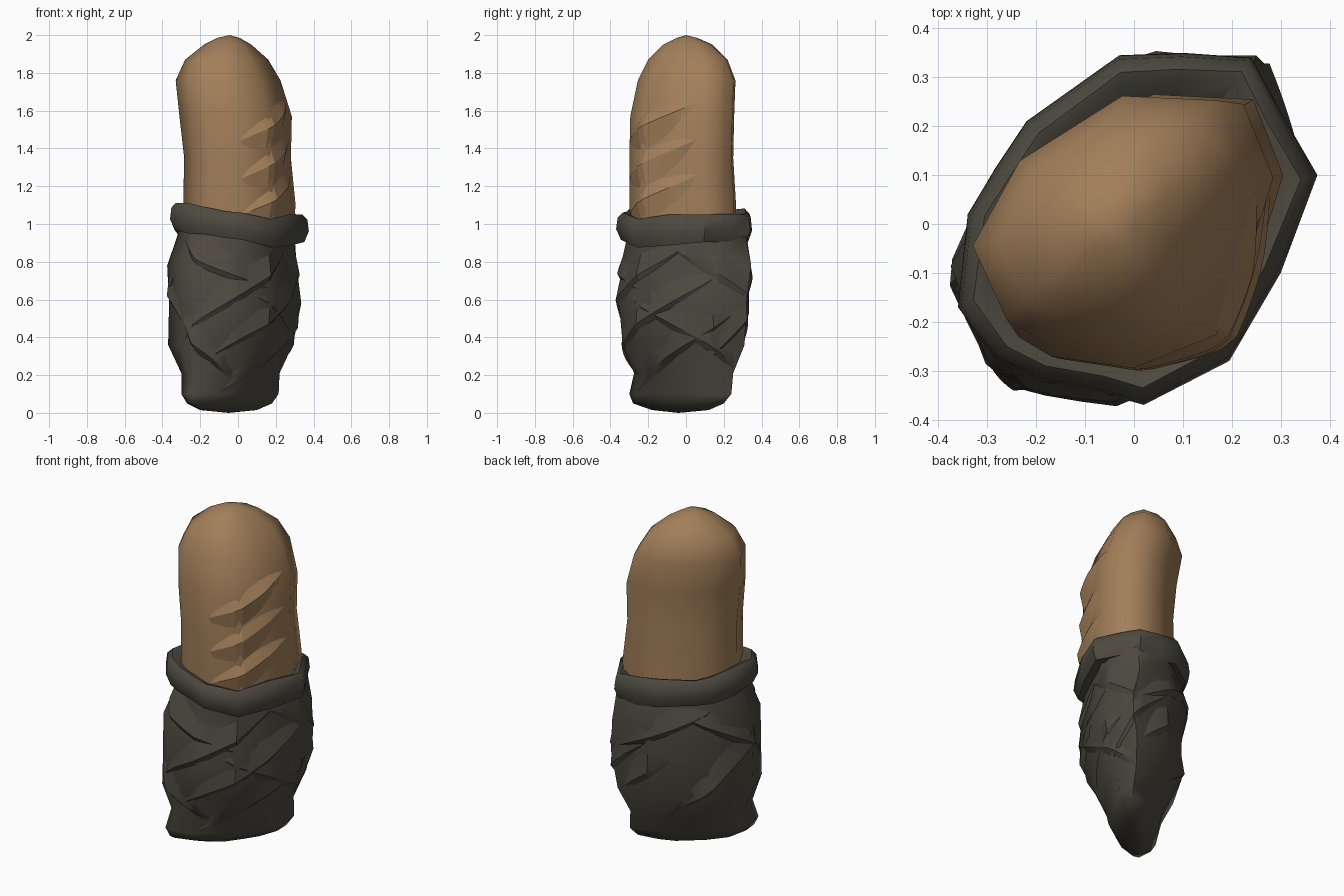
import bpy, bmesh, math, random
from mathutils import Vector

random.seed(4)
cube = bpy.data.objects.get("Cube")
if cube:
    bpy.data.objects.remove(cube, do_unlink=True)


def material(name, rgb):
    m = bpy.data.materials.new(name)
    m.use_nodes = True
    m.diffuse_color = (*rgb, 1)
    m.node_tree.nodes["Principled BSDF"].inputs["Base Color"].default_value = (*rgb, 1)
    return m


TAN = material("tan skin", (0.36, 0.21, 0.1))
CLOTH = material("dark cloth", (0.075, 0.068, 0.051))

# Cross-section, counter-clockwise from the front
OUTLINE = [Vector(p) for p in (
    (0, -.3), (.18, -.23), (.25, -.07), (.305, .1), (.24, .255),
    (.02, .265), (-.22, .12), (-.33, -.07), (-.25, -.235), (-.18, -.275))]
N = len(OUTLINE)

# Levels: z, x min, x max, y min, y max, flattening across the long diagonal
LEG = [
    (.93, -.28, .29, -.29, .26, 1), (1.1, -.29, .305, -.30, .265, 1),
    (1.35, -.285, .28, -.30, .25, 1), (1.57, -.31, .285, -.295, .255, 1),
    (1.76, -.33, .225, -.255, .262, 1), (1.87, -.28, .16, -.20, .22, 1),
    (1.95, -.18, .07, -.12, .14, 1.1), (1.985, -.11, .01, -.05, .06, 1.1)]
TROUSER = [
    (.015, -.20, .10, -.18, .12, .4), (.05, -.27, .18, -.28, .20, .42),
    (.1, -.30, .215, -.30, .24, .5), (.21, -.30, .22, -.275, .25, .65),
    (.36, -.37, .29, -.335, .31, .84), (.58, -.365, .335, -.355, .32, .88),
    (.78, -.375, .31, -.345, .345, .9), (.94, -.32, .30, -.31, .32, .95),
    (1.0, -.31, .30, -.31, .30, 1)]


def section(level):
    """Outline flattened, then fitted to the box of the level."""
    z, x0, x1, y0, y1, flat = level
    pts = []
    for p in OUTLINE:
        u, v = p.x + p.y, (p.y - p.x) * flat
        pts.append(((u - v) / 2, (u + v) / 2))
    xs, ys = zip(*pts)
    fit = lambda a, s, lo, hi: lo + (a - min(s)) / (max(s) - min(s)) * (hi - lo)
    return [Vector((fit(x, xs, x0, x1), fit(y, ys, y0, y1), z)) for x, y in pts]


def surface(levels, t, z, off):
    """Point at outline position t and height z, pushed outward by off."""
    z = min(max(z, levels[0][0]), levels[-1][0])
    for a, b in zip(levels, levels[1:]):
        if z <= b[0]:
            break
    f = (z - a[0]) / (b[0] - a[0])
    ring = section([p + (q - p) * f for p, q in zip(a, b)])
    i = math.floor(t)
    p = ring[i % N].lerp(ring[(i + 1) % N], t - i)
    mid = sum(ring, Vector()) / N
    return p + (p - mid).normalized() * off


def loft(name, rings, mat, caps=(), tips=(None, None), angle=35):
    """Skin a list of closed point rows into an object."""
    bm = bmesh.new()
    rows = [[bm.verts.new(p) for p in r] for r in rings]
    n = len(rows[0])
    for a, b in zip(rows, rows[1:]):
        for i in range(n):
            j = (i + 1) % n
            bm.faces.new((a[i], a[j], b[j], b[i]))
    for row, tip in zip((rows[0], rows[-1]), tips):
        if tip:
            v = bm.verts.new(tip)
            for i in range(n):
                bm.faces.new((row[i], row[(i + 1) % n], v))
    for k in caps:
        bm.faces.new(rows[k])
    bmesh.ops.remove_doubles(bm, verts=bm.verts, dist=1e-5)
    bmesh.ops.recalc_face_normals(bm, faces=bm.faces)
    me = bpy.data.meshes.new(name)
    bm.to_mesh(me)
    bm.free()
    me.materials.append(mat)
    ob = bpy.data.objects.new(name, me)
    bpy.context.collection.objects.link(ob)
    bpy.ops.object.select_all(action="DESELECT")
    ob.select_set(True)
    bpy.context.view_layer.objects.active = ob
    bpy.ops.object.shade_smooth_by_angle(angle=math.radians(angle))


def fold(name, levels, mat, path, height, above, below, angle):
    """Tapered ridge lying diagonally on a surface, its back sunk inside."""
    t0, z0, t1, z1 = path
    steps = 12
    rows = []
    for i in range(steps + 1):
        f = i / steps
        w = math.sin(math.pi * (.03 + .94 * f)) ** .8
        t, z = t0 + (t1 - t0) * f, z0 + (z1 - z0) * f
        spots = ((above, -.004), (0, (height + .006) * w - .006), (-below, -.004), (0, -.02))
        rows.append([surface(levels, t, z + dz * w, off) for dz, off in spots])
    loft(name, rows, mat, caps=(0, -1), angle=angle)


# Bare leg with rounded top
loft("bare_leg", [section(l) for l in LEG], TAN, caps=(0,), tips=(None, (-.045, 0, 2)), angle=80)

# Trouser leg with pinched bottom
loft("trouser_leg", [section(l) for l in TROUSER], CLOTH, caps=(-1,),
     tips=((-.05, -.04, 0), None), angle=70)

# Creases in the skin
for i, z in enumerate((1.04, 1.23, 1.43)):
    fold(f"skin_crease_{i + 1}", LEG, TAN, (-.1, z, 2.8, z + .22), .026, .08, .14, 20)

# Crossing folds in the cloth
FOLDS = [(-1.8, .38, 2.4, .9), (-.6, .28, 3.2, .74), (0, .1, 3.6, .52),
         (-2.5, .93, 1.2, .64), (.6, .62, 4, .23), (1.8, .88, 4.4, .58),
         (-2, .5, .4, .18), (4, .6, 6.2, .88), (5.3, .9, 8, .48),
         (5, .16, 7.5, .74), (4.2, .38, 5.4, .57), (2.9, .28, 5, .7)]
for i, path in enumerate(FOLDS):
    fold(f"cloth_fold_{i + 1}", TROUSER, CLOTH, path, .02, .15, .04, 30)

# Rolled cuff: a lumpy tilted ring whose top slopes in to the skin
CUFF = [(-.07, -.345), (.02, -.37), (.195, -.28), (.3, -.1), (.375, .1), (.3, .23),
        (.24, .34), (.1, .35), (-.03, .345), (-.22, .21), (-.28, .12), (-.34, .02),
        (-.36, -.17), (-.285, -.275), (-.2, -.32)]
PROFILE = [(-.08, -.08), (-.085, -.025), (-.025, 0), (.04, -.008), (.068, -.035),
           (.06, -.06), (.01, -.12)]
rings = [[] for _ in PROFILE]
for x, y in CUFF:
    out = Vector((x, y, 0)).normalized()
    lift, swell = random.uniform(-.012, .012), random.uniform(.9, 1.12)
    base = Vector((x, y, .98 - .08 * x + .06 * abs(x + y) + lift))
    for ring, (dz, off) in zip(rings, PROFILE):
        ring.append(base + out * off + Vector((0, 0, dz * swell)))
loft("rolled_cuff", rings + [rings[0]], CLOTH, angle=42)
